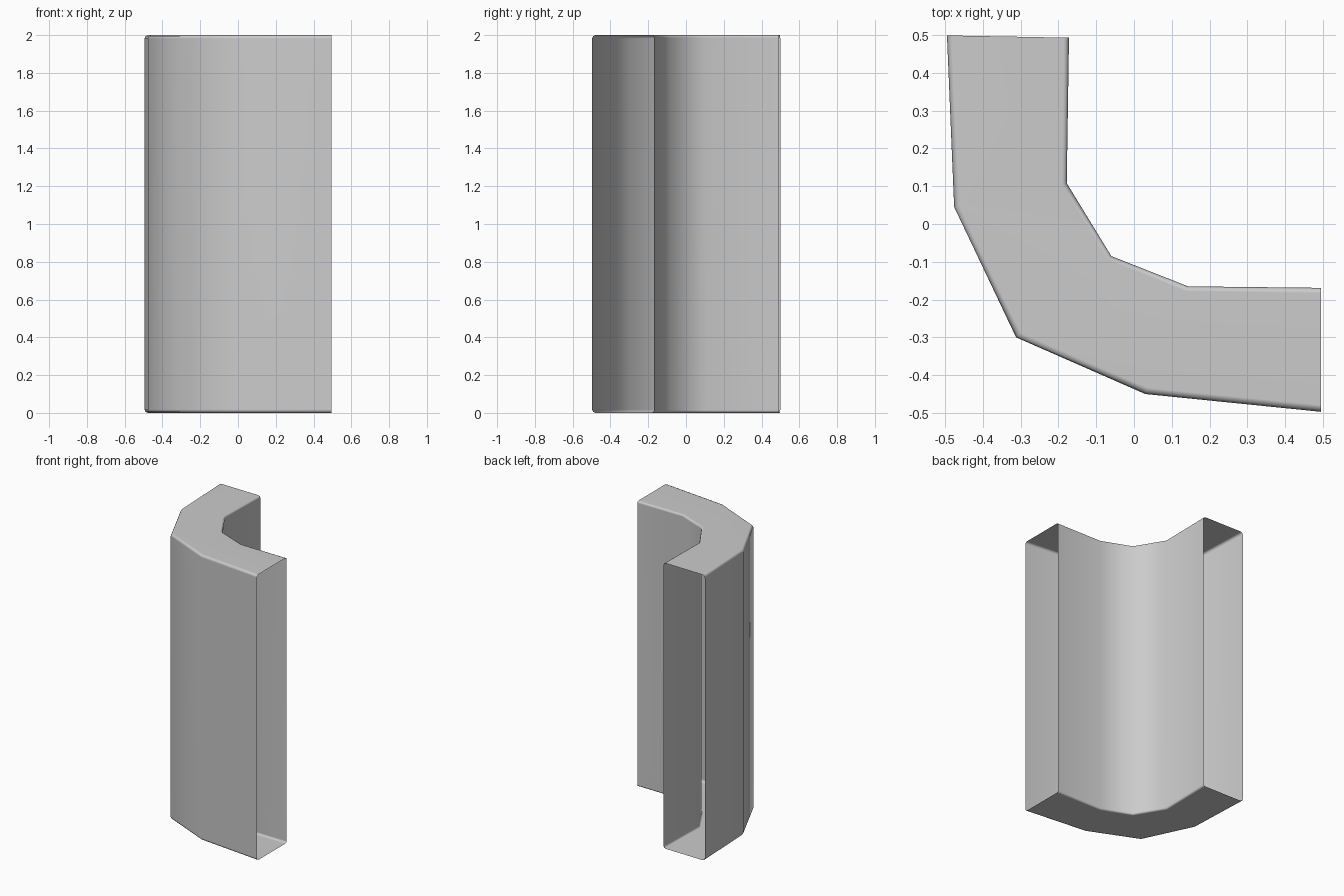
import bpy
from mathutils import Vector

if "Cube" in bpy.data.objects:
    bpy.data.objects.remove(bpy.data.objects["Cube"])

# Plan of the bent wall: matching outer and inner points, end to end
outer = [(-0.495, 0.499), (-0.476, 0.045), (-0.312, -0.30), (0.03, -0.45), (0.495, -0.497)]
inner = [(-0.172, 0.493), (-0.178, 0.108), (-0.06, -0.085), (0.143, -0.165), (0.495, -0.169)]
HEIGHT = 2.0


def rounded_section(o, i, r_out=0.018, r_in=0.014):
    """Closed upright section from outer to inner face with eased corners."""
    o, i = Vector(o), Vector(i)
    d = (i - o).normalized()
    ring = []
    eased = ((0, 1), (0.29, 0.29), (1, 0))          # quarter round, in radii
    corners = [(o, d, r_out, 0, 1), (o, d, r_out, HEIGHT, -1),
               (i, -d, r_in, HEIGHT, -1), (i, -d, r_in, 0, 1)]
    for n, (p, direction, r, z, s) in enumerate(corners):
        steps = eased if n % 2 else eased[::-1]
        for a, b in steps:
            q = p + direction * a * r
            ring.append((q.x, q.y, z + s * b * r))
    return ring


# Hollow wall shell, both ends left open
rings = [rounded_section(o, i) for o, i in zip(outer, inner)]
n = len(rings[0])
verts = [v for ring in rings for v in ring]
faces = [(k * n + j, k * n + (j + 1) % n, (k + 1) * n + (j + 1) % n, (k + 1) * n + j)
         for k in range(len(rings) - 1) for j in range(n)]
mesh = bpy.data.meshes.new("corner_wall")
mesh.from_pydata(verts, [], faces)
mesh.flip_normals()
wall = bpy.data.objects.new("corner_wall", mesh)
bpy.context.collection.objects.link(wall)

# Consistent outward normals and smooth shading
import bmesh
bm = bmesh.new()
bm.from_mesh(mesh)
bmesh.ops.recalc_face_normals(bm, faces=bm.faces)
top = max(bm.faces, key=lambda f: f.calc_center_median().z)
if top.normal.z < 0:
    bmesh.ops.reverse_faces(bm, faces=bm.faces)
bm.to_mesh(mesh)
bm.free()
for p in mesh.polygons:
    p.use_smooth = True
mod = wall.modifiers.new("weighted_normals", 'WEIGHTED_NORMAL')
mod.keep_sharp = True
